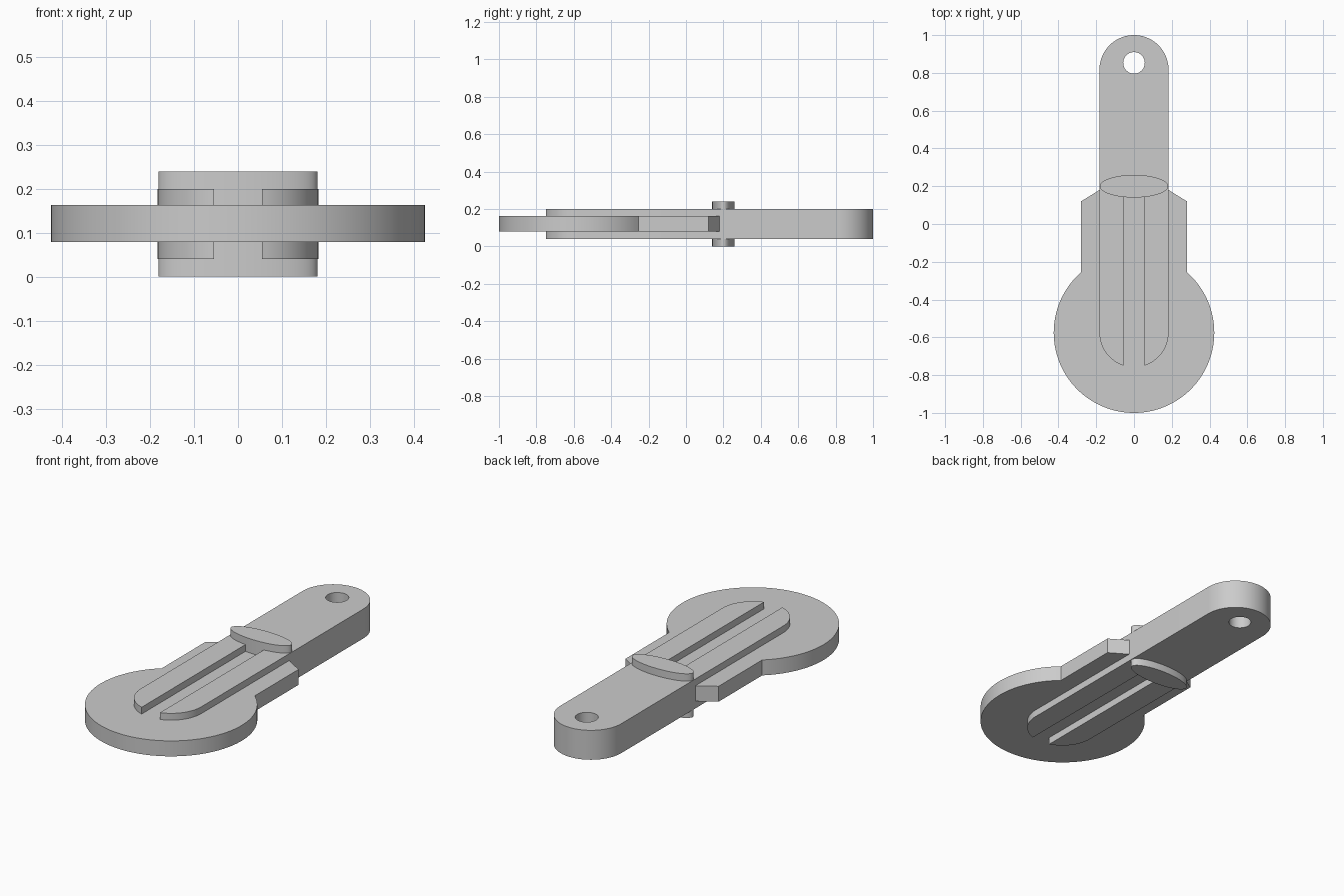
import bpy
import bmesh
from math import pi, sin, cos, sqrt, acos

cube = bpy.data.objects.get("Cube")
if cube:
    bpy.data.objects.remove(cube, do_unlink=True)

grey = bpy.data.materials.new("plain grey")
grey.use_nodes = True
colour = (0.6, 0.6, 0.6, 1)
grey.diffuse_color = colour
grey.node_tree.nodes["Principled BSDF"].inputs["Base Color"].default_value = colour


def arc(cy, rx, ry, start, end, steps):
    """Points along an elliptical arc centred on the y axis."""
    angles = [start + (end - start) * i / steps for i in range(steps + 1)]
    return [(rx * cos(a), cy + ry * sin(a)) for a in angles]


def ring(cy, rx, ry, steps):
    return arc(cy, rx, ry, 0, 2 * pi, steps)[:-1]


def plate(name, loops, bottom, top):
    """Extrude closed outlines between two heights; inner loops become holes."""
    curve = bpy.data.curves.new(name + " outline", "CURVE")
    curve.dimensions = "2D"
    curve.fill_mode = "BOTH"
    curve.extrude = (top - bottom) / 2
    for loop in loops:
        spline = curve.splines.new("POLY")
        spline.points.add(len(loop) - 1)
        spline.use_cyclic_u = True
        for point, (x, y) in zip(spline.points, loop):
            point.co = (x, y, 0, 1)
    helper = bpy.data.objects.new(name + " helper", curve)
    bpy.context.collection.objects.link(helper)
    bpy.context.view_layer.update()
    depsgraph = bpy.context.evaluated_depsgraph_get()
    mesh = bpy.data.meshes.new_from_object(helper.evaluated_get(depsgraph))
    bpy.data.objects.remove(helper, do_unlink=True)
    bpy.data.curves.remove(curve)

    # Weld the caps to the walls
    bm = bmesh.new()
    bm.from_mesh(mesh)
    bmesh.ops.remove_doubles(bm, verts=bm.verts, dist=0.0001)
    bmesh.ops.recalc_face_normals(bm, faces=bm.faces)
    bmesh.ops.translate(bm, verts=bm.verts, vec=(0, 0, (bottom + top) / 2))
    bm.to_mesh(mesh)
    bm.free()
    mesh.name = name
    mesh.materials.clear()
    mesh.materials.append(grey)
    obj = bpy.data.objects.new(name, mesh)
    bpy.context.collection.objects.link(obj)
    bpy.ops.object.select_all(action="DESELECT")
    obj.select_set(True)
    bpy.context.view_layer.objects.active = obj
    bpy.ops.object.shade_smooth_by_angle(angle=pi / 6)
    return obj


def mirrored(points):
    return [(-x, y) for x, y in reversed(points)]


disc_y, disc_r = -0.575, 0.425
neck, arm, slot = 0.28, 0.183, 0.055

# Round disc with a chamfered neck
join = acos(neck / disc_r)
shoulder = [(neck, 0.12), (arm, 0.18)]
disc = arc(disc_y, disc_r, disc_r, pi - join, 2 * pi + join, 96)
plate("disc_and_neck", [disc + shoulder + mirrored(shoulder)], 0.079, 0.163)

# Forked arm with rounded ends, a long slot and a round hole
tip = acos(slot / arm)
prong = [(slot, 0.2)] + arc(disc_y, arm, arm, -tip, 0, 20)
end = arc(1 - arm, arm, arm, 0, pi, 48)
hole = ring(0.853, 0.057, 0.057, 48)
plate("forked_arm", [prong + end + mirrored(prong), hole], 0.04, 0.2)

# Oval pin through the arm
plate("oval_pin", [ring(0.2, 0.181, 0.06, 64)], 0, 0.24)
